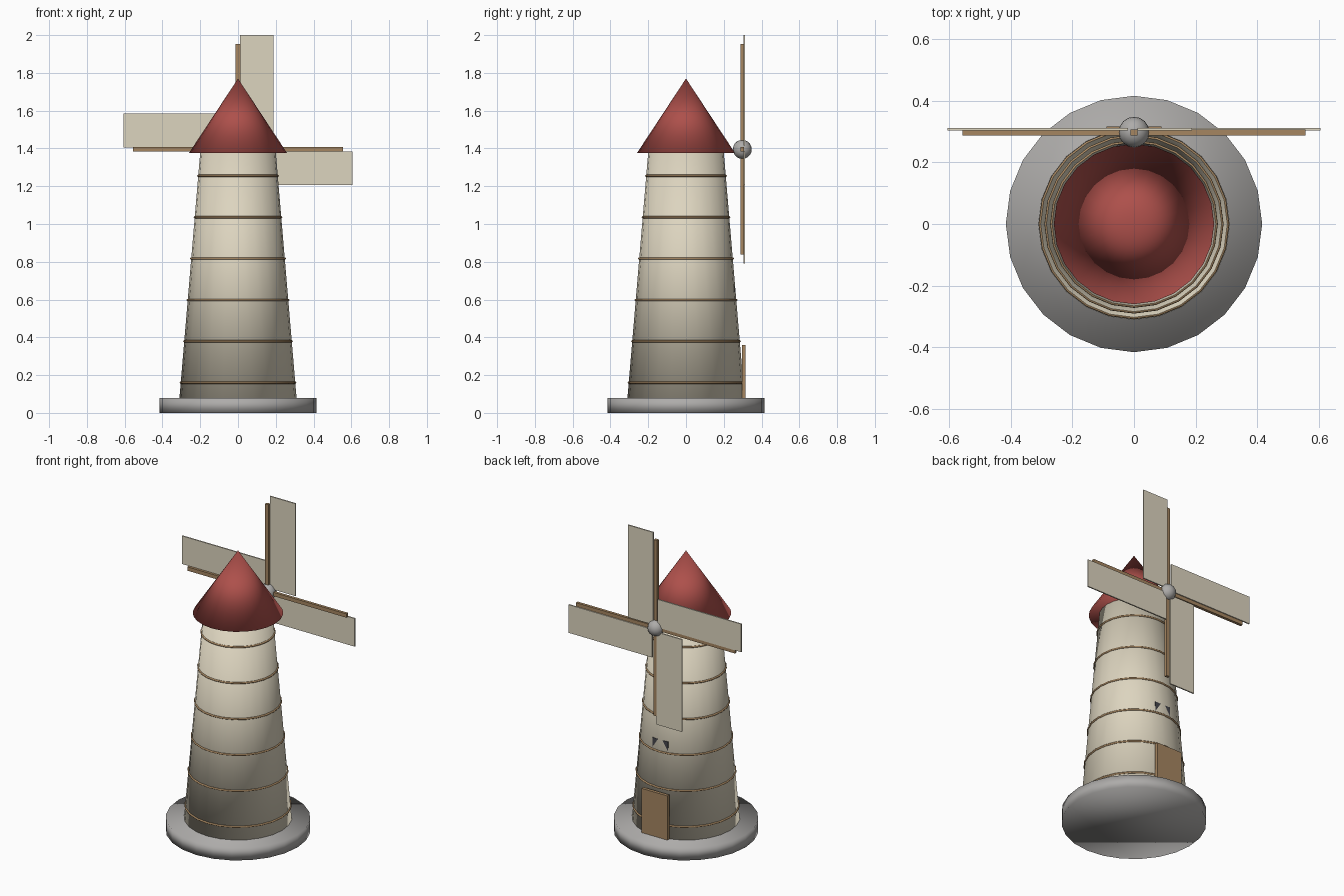
import bpy
import math
from mathutils import Matrix, Vector

cube = bpy.data.objects.get("Cube")
if cube:
    bpy.data.objects.remove(cube, do_unlink=True)


def material(name, rgb):
    mat = bpy.data.materials.new(name)
    mat.use_nodes = True
    color = (*rgb, 1)
    mat.diffuse_color = color
    mat.node_tree.nodes["Principled BSDF"].inputs["Base Color"].default_value = color
    return mat


plaster = material("cream plaster", (0.72, 0.66, 0.52))
canvas = material("sail canvas", (0.72, 0.66, 0.52))
red = material("red roof", (0.42, 0.08, 0.07))
stone = material("grey stone", (0.42, 0.41, 0.40))
wood = material("brown wood", (0.38, 0.24, 0.12))
dark = material("dark window", (0.06, 0.06, 0.07))


def finish(name, mat, smooth=False):
    ob = bpy.context.object
    ob.name = name
    ob.data.materials.append(mat)
    if smooth:
        bpy.ops.object.shade_smooth()
    return ob


def frustum(name, mat, r_low, r_high, z_low, z_high):
    bpy.ops.mesh.primitive_cone_add(vertices=24, radius1=r_low, radius2=r_high,
                                    depth=z_high - z_low,
                                    location=(0, 0, (z_low + z_high) / 2))
    return finish(name, mat, True)


def box(name, mat, low, high):
    low, high = Vector(low), Vector(high)
    bpy.ops.mesh.primitive_cube_add(size=1)
    ob = finish(name, mat)
    ob.data.transform(Matrix.Translation((low + high) / 2)
                      @ Matrix.Diagonal((*(high - low), 1)))
    return ob


# Stone base, tapering tower and conical roof
BOTTOM, TOP = 0.08, 1.38
R_BOTTOM, R_TOP = 0.31, 0.2
frustum("stone_base", stone, 0.416, 0.416, 0, BOTTOM)
frustum("tower", plaster, R_BOTTOM, R_TOP, BOTTOM, TOP)
frustum("roof", red, 0.26, 0, 1.375, 1.77)

# Thin wooden hoops around the tower
for i in range(6):
    z = 0.16 + 0.219 * i
    r = R_BOTTOM + (R_TOP - R_BOTTOM) * (z - BOTTOM) / (TOP - BOTTOM)
    bpy.ops.mesh.primitive_torus_add(major_segments=24, minor_segments=8,
                                     major_radius=r, minor_radius=0.006,
                                     location=(0, 0, z))
    finish(f"hoop_{i + 1}", wood, True)

# Door and the window almost flush with the wall
box("door", wood, (-0.09, 0.296, 0.075), (0.09, 0.316, 0.36))
box("window", dark, (-0.055, 0.22, 0.52), (0.055, 0.258, 0.67))

# Hub, crossed arms and four offset sails
HUB = Vector((0, 0.298, 1.395))
bpy.ops.mesh.primitive_uv_sphere_add(segments=16, ring_count=10, radius=0.05, location=HUB)
finish("hub", stone, True)

for i in range(4):
    turn = Matrix.Rotation(i * math.pi / 2, 4, "Y")
    arm = box(f"arm_{i + 1}", wood, (-0.012, -0.01, 0), (0.012, 0.008, 0.557))
    sail = box(f"sail_{i + 1}", canvas, (0.011, 0.006, 0.02), (0.189, 0.014, 0.605))
    for part in (arm, sail):
        part.matrix_world = Matrix.Translation(HUB) @ turn
